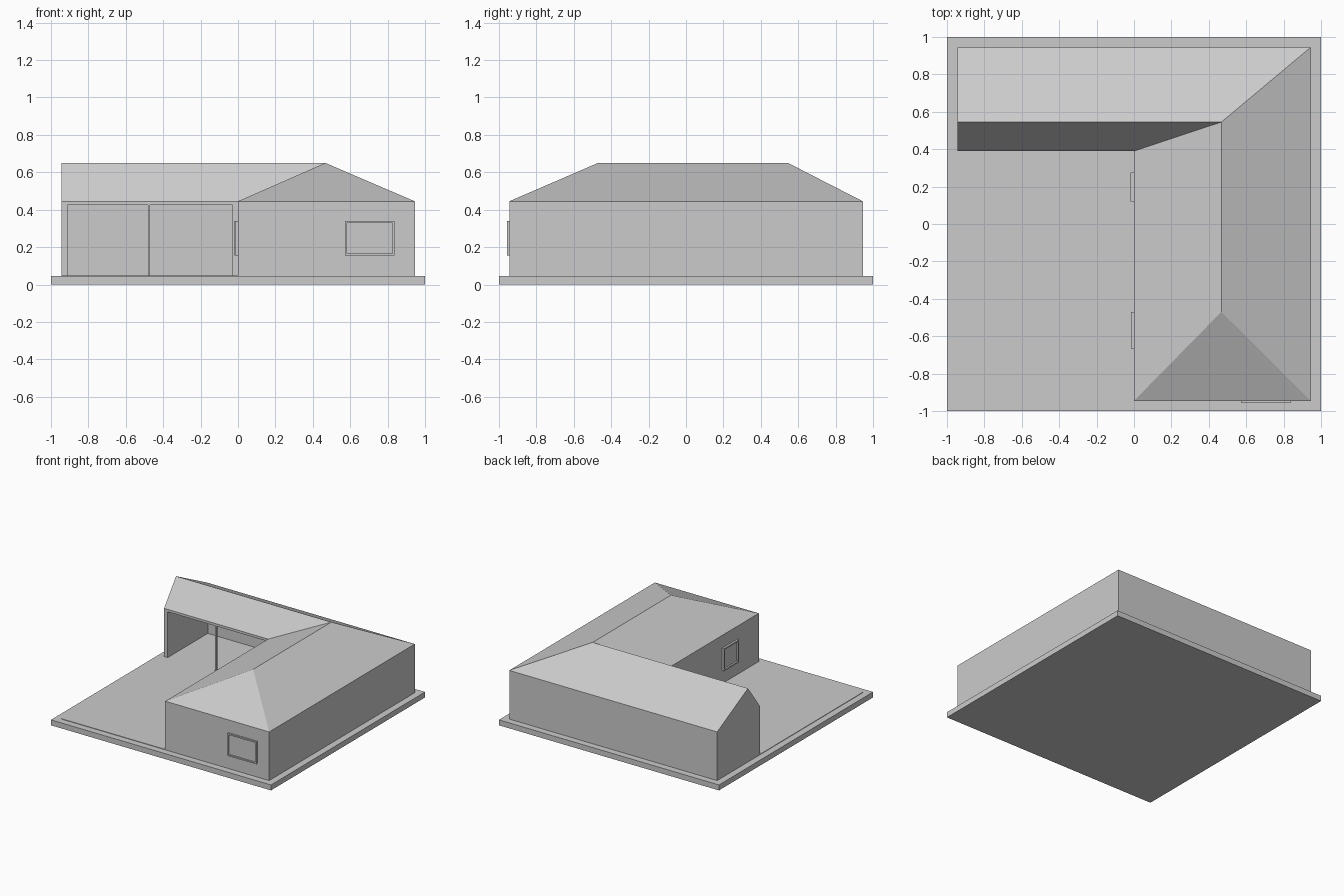
import bpy, bmesh
from mathutils import Vector

if "Cube" in bpy.data.objects:
    bpy.data.objects.remove(bpy.data.objects["Cube"])


def make(name, verts, faces):
    me = bpy.data.meshes.new(name)
    bm = bmesh.new()
    vs = [bm.verts.new(v) for v in verts]
    for f in faces:
        bm.faces.new([vs[i] for i in f])
    bmesh.ops.recalc_face_normals(bm, faces=bm.faces)
    bm.to_mesh(me)
    bm.free()
    ob = bpy.data.objects.new(name, me)
    bpy.context.collection.objects.link(ob)
    return ob


def box(name, lo, hi):
    me = bpy.data.meshes.new(name)
    bm = bmesh.new()
    bmesh.ops.create_cube(bm, size=1)
    lo, hi = Vector(lo), Vector(hi)
    for v in bm.verts:
        v.co = (lo + hi) / 2 + v.co * (hi - lo)
    bm.to_mesh(me)
    bm.free()
    ob = bpy.data.objects.new(name, me)
    bpy.context.collection.objects.link(ob)
    return ob


def cut(ob, cutter):
    m = ob.modifiers.new("opening", 'BOOLEAN')
    m.operation = 'DIFFERENCE'
    m.solver = 'EXACT'
    m.object = cutter
    cutter.hide_render = True
    cutter.hide_viewport = True
    cutter.display_type = 'WIRE'


W, EAVE, RIDGE, BASE = 0.945, 0.445, 0.65, 0.045
IN, RX, RY = 0.39, 0.467, 0.545     # inner corner, ridge positions

# ground slab and thin courtyard paving
box("base_slab", (-1, -1, 0), (1, 1, BASE))
box("courtyard_paving", (-W, -W, BASE - 0.01), (0.01, IN + 0.01, BASE + 0.004))

# L-shaped house body with hipped and gabled roof
plan = [(-W, IN), (0, IN), (0, -W), (W, -W), (W, W), (-W, W)]
verts = [(x, y, BASE - 0.005) for x, y in plan] + [(x, y, EAVE) for x, y in plan]
verts += [(-W, RY, RIDGE), (RX, RY, RIDGE), (RX, -RY + 0.075, RIDGE)]
P, Q, R = 12, 13, 14
faces = [(0, 1, 2, 3, 4, 5)]
faces += [(i, i + 1, i + 7, i + 6) for i in range(5)]
faces += [(5, 0, 6, P, 11)]                                  # gable end wall
faces += [(6, 7, Q, P), (7, 8, R, Q), (8, 9, R), (9, 10, Q, R), (10, 11, P, Q)]
house = make("house_body", verts, faces)

# open carport in the rear wing
cut(house, box("carport_cutter", (-0.912, 0.3, BASE + 0.004), (-0.03, 0.91, 0.425)))
box("carport_post", (-0.48, IN, BASE), (-0.47, IN + 0.012, 0.43))


# window frames with a recessed pane
def window(name, axis, at, a, b, depth):
    z0, z1, t = 0.155, 0.34, 0.011

    def pt(u, d, z):
        return (u, at - d, z) if axis == 'y' else (at - d, u, z)

    def bar(part, u0, u1, w0, w1, d):
        p, q = pt(u0, d, w0), pt(u1, -0.003, w1)
        lo = [min(c) for c in zip(p, q)]
        hi = [max(c) for c in zip(p, q)]
        box(name + part, lo, hi)

    bar("_sill", a, b, z0, z0 + t, depth)
    bar("_head", a, b, z1 - t, z1, depth)
    bar("_jamb_near", a, a + t, z0 + t, z1 - t, depth)
    bar("_jamb_far", b - t, b, z0 + t, z1 - t, depth)
    bar("_pane", a + t, b - t, z0 + t, z1 - t, 0.003)


window("front_window", 'y', -W, 0.573, 0.837, 0.013)
window("court_window_front", 'x', 0, -0.665, -0.47, 0.017)
window("court_window_back", 'x', 0, 0.12, 0.275, 0.02)
